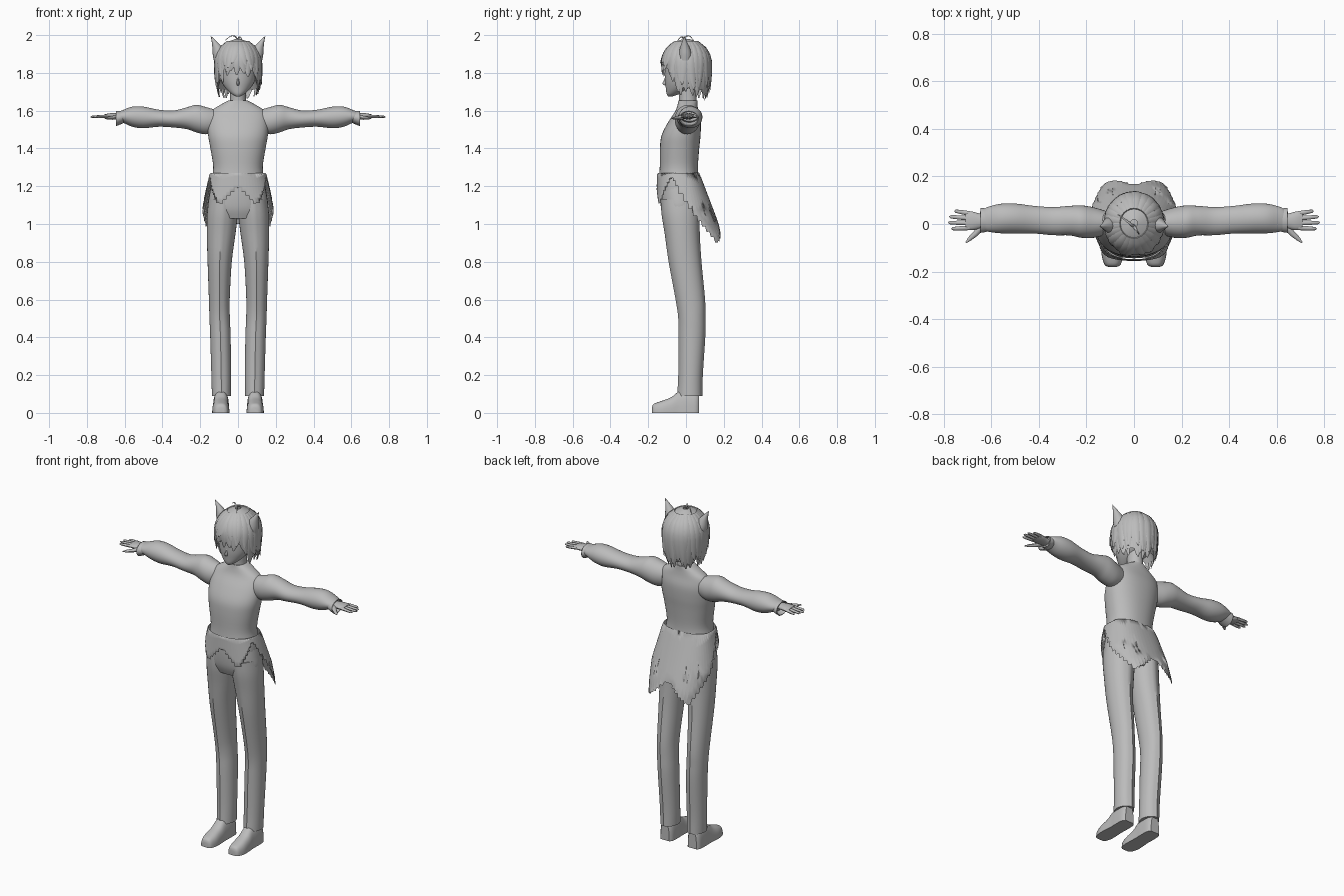
import bpy, bmesh, math, random
from mathutils import Vector

random.seed(4)
cube = bpy.data.objects.get("Cube")
if cube:
    bpy.data.objects.remove(cube)

grey = bpy.data.materials.new("plain_grey")
grey.use_nodes = True
grey.diffuse_color = (0.5, 0.5, 0.5, 1)
shader = grey.node_tree.nodes["Principled BSDF"]
shader.inputs["Base Color"].default_value = grey.diffuse_color
shader.inputs["Roughness"].default_value = 0.8


def finish(name, bm, mirror=False, thickness=0, angle=45):
    bmesh.ops.recalc_face_normals(bm, faces=bm.faces)
    mesh = bpy.data.meshes.new(name)
    bm.to_mesh(mesh)
    bm.free()
    mesh.materials.append(grey)
    for p in mesh.polygons:
        p.use_smooth = True
    mesh.set_sharp_from_angle(angle=math.radians(angle))
    obj = bpy.data.objects.new(name, mesh)
    bpy.context.collection.objects.link(obj)
    if thickness:
        obj.modifiers.new("thickness", 'SOLIDIFY').thickness = thickness
    if mirror:
        obj.modifiers.new("mirror", 'MIRROR')
    return obj


def spline(rows, steps=4):
    """Smooth interpolation through rows of numbers."""
    out = []
    for i in range(len(rows) - 1):
        a, b, c, d = (rows[max(0, min(len(rows) - 1, i + k))] for k in (-1, 0, 1, 2))
        for s in range(steps):
            t = s / steps
            out.append([q + 0.5 * t * (r - p + t * (2*p - 5*q + 4*r - s2 + t * (3*(q - r) + s2 - p)))
                        for p, q, r, s2 in zip(a, b, c, d)])
    return out + [list(rows[-1])]


def skin(bm, rings, cap=True):
    rings = [[bm.verts.new(p) for p in r] for r in rings]
    n = len(rings[0])
    for a, b in zip(rings, rings[1:]):
        for i in range(n):
            j = (i + 1) % n
            bm.faces.new((a[i], a[j], b[j], b[i]))
    if cap:
        bm.faces.new(rings[0])
        bm.faces.new(rings[-1])


def tube(name, axis, stations, mirror=False, n=32, power=1.0, crease=0, floor=None, cap=True, thickness=0):
    """Loft of rounded rings; a station is (position, centre a, centre b, radius a, radius b)."""
    rings = []
    for t, ca, cb, ra, rb in spline(stations):
        ring = []
        for k in range(n):
            w = 2 * math.pi * k / n
            c, s = math.cos(w), math.sin(w)
            a = ca + max(ra, 0.001) * math.copysign(abs(c) ** power, c)
            b = cb + max(rb, 0.001) * math.copysign(abs(s) ** power, s)
            if abs(s) > 0.999:
                b += math.copysign(crease, s)
            if floor is not None:
                b = max(b, floor)
            ring.append({'x': (t, a, b), 'y': (a, t, b), 'z': (a, b, t)}[axis])
        rings.append(ring)
    bm = bmesh.new()
    skin(bm, rings, cap)
    return finish(name, bm, mirror, thickness)


def sweep(bm, pts, widths, thick, normals, n=6):
    """Flattened strand along a path."""
    rings = []
    for i, p in enumerate(pts):
        d = (pts[min(i + 1, len(pts) - 1)] - pts[max(i - 1, 0)]).normalized()
        side = d.cross(normals[i]).normalized()
        up = side.cross(d)
        ring = []
        for k in range(n):
            w = 2 * math.pi * k / n
            ring.append(p + widths[i] * (side * math.cos(w) + up * math.sin(w) * thick))
        rings.append(ring)
    skin(bm, rings)


def sheet(name, top, hem, surface, step, stepped, thickness, rows=10):
    """Cloth or hair wrapped round the body, with a hem height for each angle."""
    bm = bmesh.new()
    cols = []
    for k in range(0, 360, step):
        for a, h in ((k, hem(k + step / 2)), (k + step - 0.1, hem(k + step / 2))) if stepped else ((k, hem(k)),):
            cols.append([surface(a, top + (h - top) * r / rows) for r in range(rows + 1)])
    skin(bm, cols + [cols[0]], cap=False)
    bmesh.ops.remove_doubles(bm, verts=bm.verts, dist=0.00001)
    return finish(name, bm, thickness=thickness)


def ramp(keys, x):
    for (a, p), (b, q) in zip(keys, keys[1:]):
        if x <= b:
            return p + (q - p) * (x - a) / (b - a)
    return keys[-1][1]


def fold(a):
    a %= 360
    return min(a, 360 - a)


# Body and trousers
tube("coat_body", 'z', [
    (1.17, 0, -.035, .147, .108), (1.23, 0, -.038, .142, .106), (1.3, 0, -.038, .131, .101),
    (1.4, 0, -.034, .146, .104), (1.47, 0, -.026, .158, .103), (1.54, 0, -.008, .160, .086),
    (1.595, 0, .004, .145, .062), (1.63, 0, .008, .095, .053), (1.655, 0, .01, .048, .05)], n=48, power=.9)
tube("pelvis", 'z', [(1.03, 0, -.032, .13, .08), (1.08, 0, -.032, .159, .099),
                     (1.15, 0, -.034, .153, .105), (1.22, 0, -.036, .14, .104)], power=.9)
tube("trouser_leg", 'z', [
    (.09, .088, .02, .05, .063), (.2, .089, .024, .052, .061), (.4, .093, .031, .054, .067),
    (.5, .097, .031, .054, .068), (.6, .099, .023, .055, .074), (.8, .097, -.005, .064, .083),
    (.95, .089, -.02, .076, .089), (1.05, .083, -.028, .081, .097), (1.13, .08, -.032, .075, .098)],
    mirror=True, crease=.004)
tube("shoe", 'y', [
    (-.18, .09, 0, .018, .03), (-.17, .09, 0, .034, .048), (-.13, .091, 0, .045, .063),
    (-.08, .091, 0, .044, .082), (-.04, .09, 0, .042, .112), (0, .09, 0, .043, .122),
    (.05, .09, 0, .041, .118), (.07, .09, 0, .028, .105)], mirror=True, power=.75, floor=0)

# Coat tails with a stepped hem
HEM = [(0, 1.2), (30, 1.1), (72, 1.25), (84, 1.22), (108, 1.06), (142, .9), (160, .94), (180, 1.01)]


def coat_surface(a, z):
    s, c = math.sin(math.radians(a)), -math.cos(math.radians(a))
    drop = max(0, 1.27 - z)
    x = (.144 + min(drop, .2) * .24) * math.copysign(abs(s) ** .85, s)
    depth = .112 + drop * .03 if c < 0 else .102 + drop * .38
    return (x, -.036 + depth * math.copysign(abs(c) ** (.9 if c < 0 else .75), c), z)


sheet("coat_skirt", 1.27, lambda a: ramp(HEM, fold(a)), coat_surface, 6, True, .005)

# Sleeves, cuffs and hands
tube("sleeve", 'x', [
    (.12, .005, 1.545, .05, .06), (.17, .006, 1.547, .064, .072), (.22, .01, 1.558, .068, .073),
    (.27, .014, 1.56, .062, .058), (.34, .012, 1.556, .059, .045), (.42, .018, 1.56, .058, .045),
    (.5, .023, 1.564, .063, .057), (.56, .023, 1.568, .062, .053), (.61, .02, 1.57, .053, .033),
    (.63, .018, 1.57, .045, .026)], mirror=True)
tube("cuff", 'x', [(.60, .018, 1.568, .045, .03), (.625, .016, 1.562, .05, .036),
                   (.645, .015, 1.558, .052, .04)], mirror=True, cap=False, thickness=.005)
tube("palm", 'x', [(.6, .014, 1.57, .026, .018), (.64, .012, 1.57, .03, .017),
                   (.68, .013, 1.571, .039, .015), (.708, .015, 1.571, .036, .009)], mirror=True, n=16)
bm = bmesh.new()
for y0, y1, tip in ((.044, .055, .755), (.024, .031, .777), (.004, .006, .782), (-.016, -.02, .768)):
    ends = Vector((.69, y0, 1.571)), Vector((tip, y1, 1.567))
    pts = [ends[0].lerp(ends[1], t) for t in (0, .5, .9, 1)]
    sweep(bm, pts, (.010, .009, .007, .002), .85, [Vector((0, 0, 1))] * 4, 8)
thumb = [Vector(p) for p in ((.635, -.005, 1.567), (.665, -.04, 1.562), (.69, -.062, 1.56), (.706, -.078, 1.56))]
sweep(bm, thumb, (.014, .012, .009, .003), .85, [Vector((0, 0, 1))] * 4, 8)
finish("fingers", bm, mirror=True)

# Neck, head and face
tube("neck", 'z', [(1.58, 0, .01, .05, .05), (1.65, 0, .01, .042, .046), (1.74, 0, .005, .042, .048)])
tube("head", 'z', [
    (1.676, 0, -.083, .012, .012), (1.69, 0, -.066, .036, .037), (1.72, 0, -.04, .067, .067),
    (1.76, 0, -.019, .09, .092), (1.82, 0, -.004, .102, .108), (1.88, 0, .003, .104, .113),
    (1.93, 0, .005, .08, .09), (1.96, 0, .005, .03, .035)])
tube("nose", 'z', [(1.733, 0, -.105, .004, .006), (1.744, 0, -.108, .008, .016),
                   (1.765, 0, -.107, .005, .008), (1.785, 0, -.105, .003, .004)], n=12)


# Hair shell and layered locks
def hair_point(a, z, out=0):
    u = (z - 1.85) / .13
    r = math.sqrt(max(0, 1 - u * u)) if u > 0 else 1 - .11 * u * u
    s, c = math.sin(math.radians(a)), math.cos(math.radians(a))
    return Vector(((.119 * r + out) * s, .003 - (.126 * r + out) * c, z))


HAIR = [(0, 1.80), (35, 1.79), (55, 1.74), (75, 1.69), (110, 1.68), (180, 1.665)]
sheet("hair_shell", 1.979, lambda a: ramp(HAIR, fold(a)) + .035, hair_point, 6, False, .006, rows=16)
bm = bmesh.new()
for layer, count in ((0, 34), (1, 24)):
    for k in range(count):
        a = 360 * (k + .5 * layer) / count + random.uniform(-3, 3)
        end = ramp(HAIR, fold(a)) + random.uniform(-.015, .02) + .04 * layer
        start = 1.93 if layer == 0 else 1.965
        lean = random.uniform(-9, 9)
        flick = random.uniform(.0, .01) + .006 * layer
        pts, normals = [], []
        for i in range(9):
            t = i / 8
            p = hair_point(a + lean * t * t, start + (end - start) * t, .002 + flick * t ** 3)
            pts.append(p)
            normals.append(Vector((p.x, p.y, max(0, p.z - 1.85))).normalized())
        sweep(bm, pts, [.004 + .018 * math.sin(math.pi * min(1, .15 + .85 * i / 8)) ** .8 for i in range(9)],
              .3, normals)
finish("hair_locks", bm, angle=60)

# Loose tuft on the crown
bm = bmesh.new()
for path in (((.0, -.01, 1.972), (-.015, .0, 1.993), (-.04, .02, 1.994), (-.068, .04, 1.972)),
             ((.0, -.01, 1.972), (.006, -.02, 1.99), (.014, -.03, 1.988), (.022, -.045, 1.972))):
    pts = [Vector(p) for p in spline(path)]
    sweep(bm, pts, [.006 * (1 - i / len(pts)) + .001 for i in range(len(pts))], .5,
          [Vector((0, 0, 1))] * len(pts))
finish("hair_tuft", bm)

# Pointed animal ears
tube("animal_ear", 'z', [
    (1.865, .092, -.004, .036, .036), (1.9, .098, -.004, .036, .034), (1.935, .109, -.006, .027, .025),
    (1.965, .125, -.008, .014, .013), (1.995, .144, -.01, .001, .001)], mirror=True, n=16)
